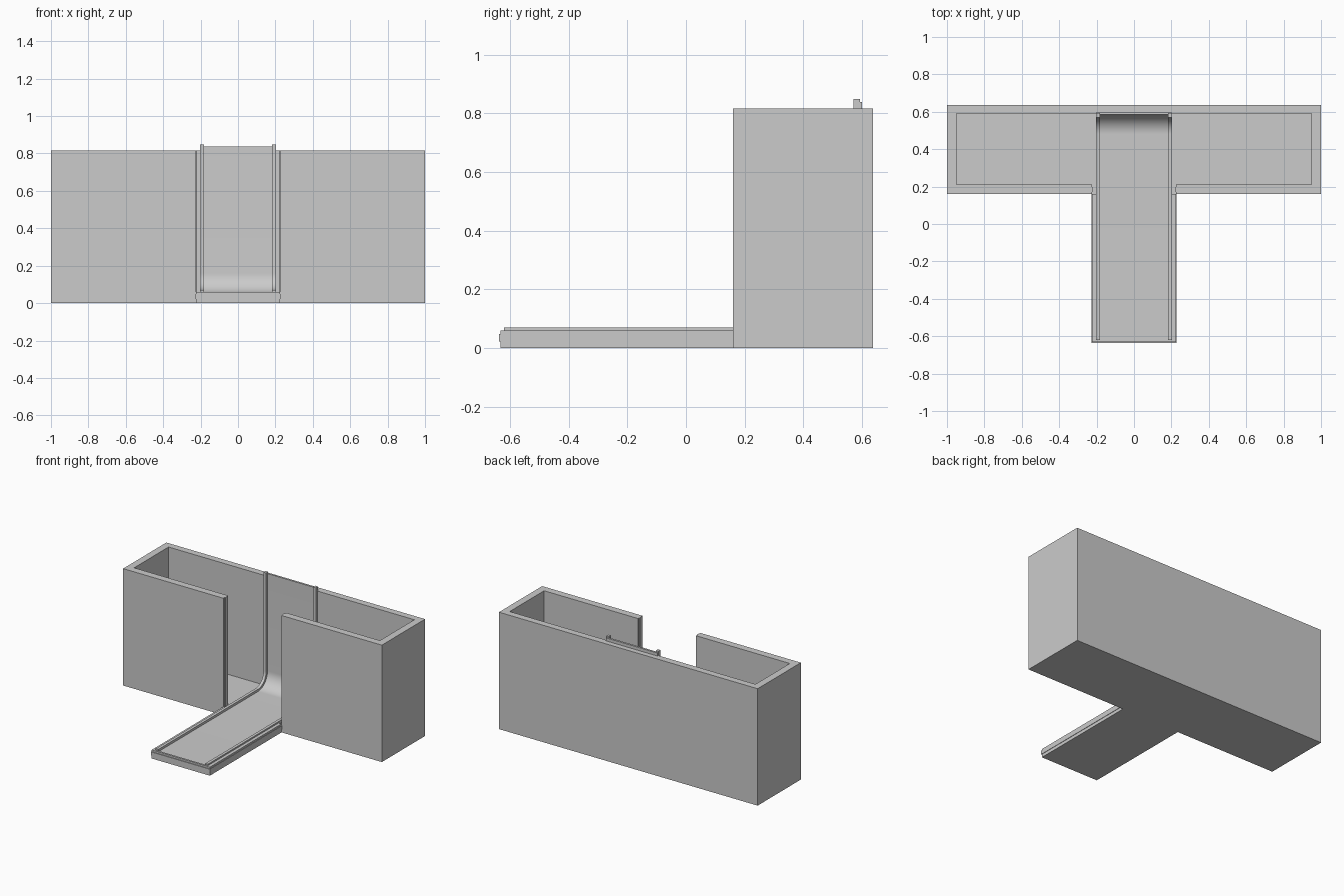
import bpy, bmesh, math
from mathutils import Vector

if "Cube" in bpy.data.objects:
    bpy.data.objects.remove(bpy.data.objects["Cube"])


def prism(name, points, direction):
    """Extrude a closed 3D outline along a direction."""
    bm = bmesh.new()
    face = bm.faces.new([bm.verts.new(p) for p in points])
    res = bmesh.ops.extrude_face_region(bm, geom=[face])
    moved = [v for v in res["geom"] if isinstance(v, bmesh.types.BMVert)]
    bmesh.ops.translate(bm, verts=moved, vec=Vector(direction))
    bmesh.ops.recalc_face_normals(bm, faces=bm.faces)
    me = bpy.data.meshes.new(name)
    bm.to_mesh(me)
    bm.free()
    ob = bpy.data.objects.new(name, me)
    bpy.context.collection.objects.link(ob)
    return ob


def plan(name, half, z0, z1):
    """Extrude a plan outline, mirrored across x = 0, upwards."""
    outline = half + [(-x, y) for x, y in reversed(half)]
    return prism(name, [(x, y, z0) for x, y in outline], (0, 0, z1 - z0))


def ribbon(name, x0, x1, r_in, r_out, y_front, z_top):
    """Strip running along the floor, curving up and climbing the back wall."""
    cy, cz, n = 0.48, 0.16, 16

    def path(r):
        arc = [(cy + r * math.sin(a), cz - r * math.cos(a))
               for a in (math.pi / 2 * i / n for i in range(n + 1))]
        return [(y_front, cz - r)] + arc + [(cy + r, z_top)]

    outline = path(r_in) + path(r_out)[::-1]
    ob = prism(name, [(x0, y, z) for y, z in outline], (x1 - x0, 0, 0))
    bpy.ops.object.select_all(action='DESELECT')
    bpy.context.view_layer.objects.active = ob
    ob.select_set(True)
    bpy.ops.object.shade_smooth_by_angle(angle=math.radians(30))
    return ob


FRONT, BACK, WALL_F, GAP = -0.632, 0.637, 0.16, 0.225

# T-shaped floor under the box and the tongue
plan("floor", [(GAP, FRONT), (GAP, WALL_F), (1, WALL_F), (1, BACK)], 0, 0.05)

# open-topped box walls, with a raised bead down each edge of the front gap
plan("box_walls", [(0.95, 0.59), (0.95, 0.21), (GAP, 0.21), (GAP, 0.20),
                   (GAP - 0.004, 0.195), (GAP - 0.004, 0.175), (GAP, 0.17),
                   (GAP, WALL_F), (1, WALL_F), (1, BACK)], 0.05, 0.817)

# raised rim around the tongue
plan("tongue_rim", [(0.2, -0.618), (0.2, WALL_F), (GAP, WALL_F), (GAP, FRONT)],
     0.05, 0.06)

# bead running around the sides and front of the tongue
plan("tongue_bead", [(GAP - 0.01, FRONT + 0.01), (GAP - 0.01, WALL_F),
                     (GAP + 0.003, WALL_F), (GAP + 0.003, FRONT - 0.005)],
     0.022, 0.048)

# curved slide surface and its two side rails
ribbon("slide_surface", -0.2, 0.2, 0.106, 0.12, -0.618, 0.838)
for side, label in ((-1, "left"), (1, "right")):
    xs = sorted((side * 0.182, side * 0.202))
    ribbon("rail_" + label, xs[0], xs[1], 0.09, 0.113, -0.62, 0.848)
